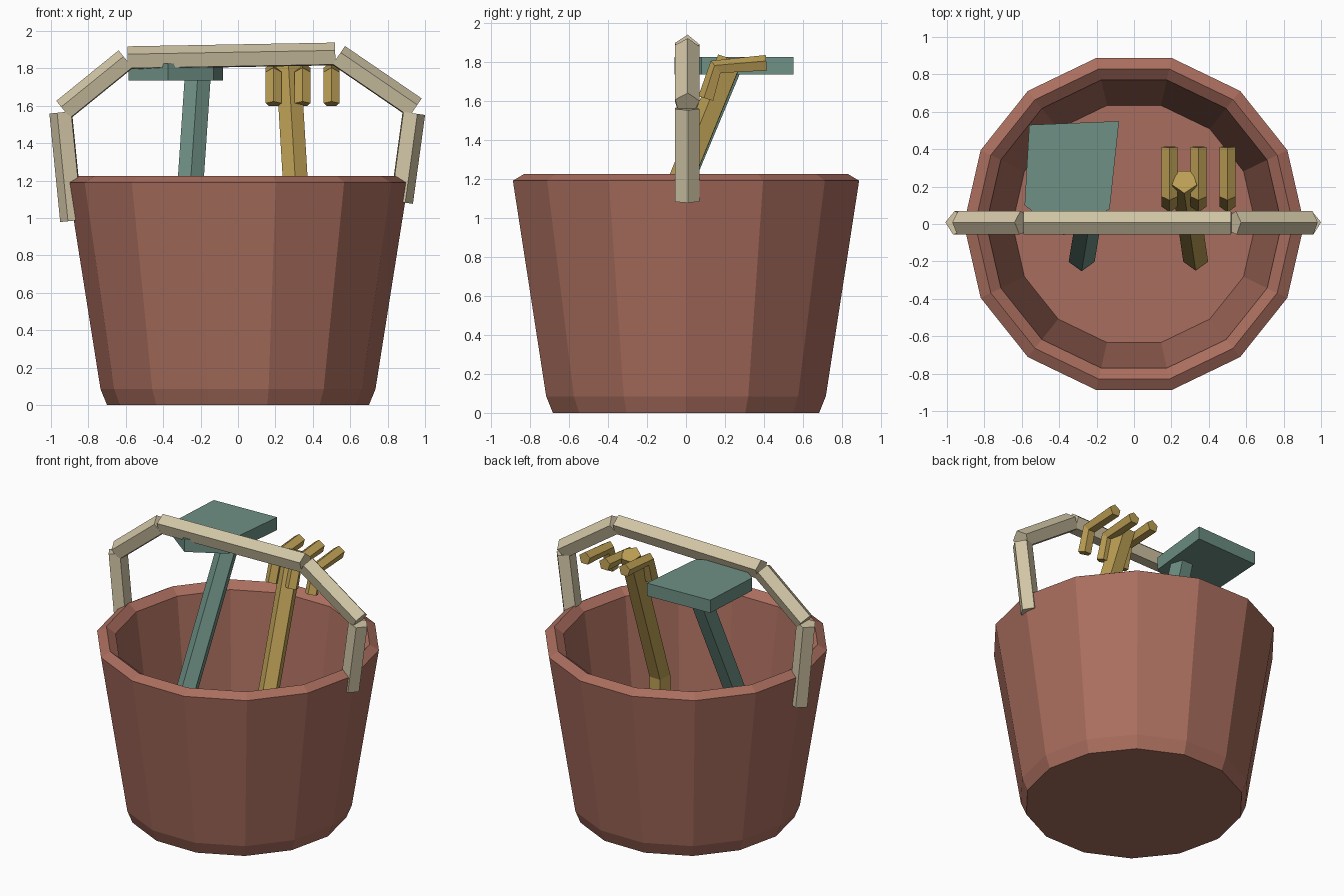
import bpy
from math import cos, sin, tau
from mathutils import Vector

cube = bpy.data.objects.get("Cube")
if cube:
    bpy.data.objects.remove(cube, do_unlink=True)


def material(name, rgb):
    m = bpy.data.materials.new(name)
    m.use_nodes = True
    m.diffuse_color = (*rgb, 1)
    m.node_tree.nodes["Principled BSDF"].inputs["Base Color"].default_value = (*rgb, 1)
    return m


clay = material("clay brown", (0.40, 0.155, 0.112))
teal = material("dull teal", (0.156, 0.28, 0.235))
ochre = material("ochre", (0.50, 0.345, 0.09))
cream = material("cream", (0.64, 0.56, 0.38))


def loft(name, rings, mat):
    """Skin a list of equal-sized rings and cap both ends."""
    n = len(rings[0])
    verts = [p for ring in rings for p in ring]
    faces = [(k * n + i, k * n + (i + 1) % n, (k + 1) * n + (i + 1) % n, (k + 1) * n + i)
             for k in range(len(rings) - 1) for i in range(n)]
    faces += [tuple(reversed(range(n))), tuple(range(len(verts) - n, len(verts)))]
    mesh = bpy.data.meshes.new(name)
    mesh.from_pydata(verts, [], faces)
    mesh.materials.append(mat)
    obj = bpy.data.objects.new(name, mesh)
    bpy.context.collection.objects.link(obj)
    return obj


def rod(name, path, radius, ridge, mat, sides=5):
    """Five-sided rod along a path, one edge facing the ridge direction."""
    pts = [Vector(p) for p in path]
    rings = []
    for k, p in enumerate(pts):
        t = Vector()
        if k > 0:
            t += (p - pts[k - 1]).normalized()
        if k < len(pts) - 1:
            t += (pts[k + 1] - p).normalized()
        t.normalize()
        u = Vector(ridge)
        u = (u - t * u.dot(t)).normalized()
        v = t.cross(u)
        rings.append([p + radius * (u * cos(tau * i / sides) + v * sin(tau * i / sides))
                      for i in range(sides)])
    return loft(name, rings, mat)


# Bucket: outer wall, bevelled rim, inner wall and floor
profile = [(0.70, 0), (0.735, 0.085), (0.91, 1.19), (0.85, 1.225),
           (0.79, 1.18), (0.65, 0.15)]
loft("bucket", [[(r * cos(tau * i / 14), r * sin(tau * i / 14), z) for i in range(14)]
                for r, z in profile], clay)

# Carrying handle: five separate bars, ridge facing outward
bars = {
    "handle_right_post": ((-0.885, 0.985), (-0.943, 1.565), (-1, 0)),
    "handle_right_slope": ((-0.93, 1.575), (-0.597, 1.845), (-0.6, 0.8)),
    "handle_top": ((-0.59, 1.852), (0.52, 1.872), (0, 1)),
    "handle_left_slope": ((0.535, 1.865), (0.945, 1.585), (0.6, 0.8)),
    "handle_left_post": ((0.935, 1.56), (0.87, 1.085), (1, 0)),
}
for name, (a, b, out) in bars.items():
    rod(name, [(a[0], 0.005, a[1]), (b[0], 0.005, b[1])], 0.066,
        (out[0], 0.06, out[1]), cream)

# Spade: bent shaft and flat five-cornered blade
rod("spade_shaft", [(-0.28, -0.18, 0.15), (-0.28, -0.18, 0.8), (-0.215, 0.22, 1.76)],
    0.073, (0, -1, 0), teal)
outline = [(-0.585, 0.10), (-0.375, -0.06), (-0.13, 0.08), (-0.08, 0.55), (-0.56, 0.53)]
loft("spade_blade", [[(x, y, z) for x, y in outline] for z in (1.735, 1.825)], teal)

# Rake: bent shaft and three hooked tines
rod("rake_shaft", [(0.33, -0.18, 0.15), (0.33, -0.18, 0.8), (0.27, 0.23, 1.81)],
    0.07, (0, -1, 0), ochre)
for k, x in enumerate((0.19, 0.345, 0.5)):
    rod(f"rake_tine_{k + 1}", [(x, 0.412, 1.79), (x, 0.155, 1.77), (x, 0.105, 1.61)],
        0.044, (0, -0.5, 1), ochre)
